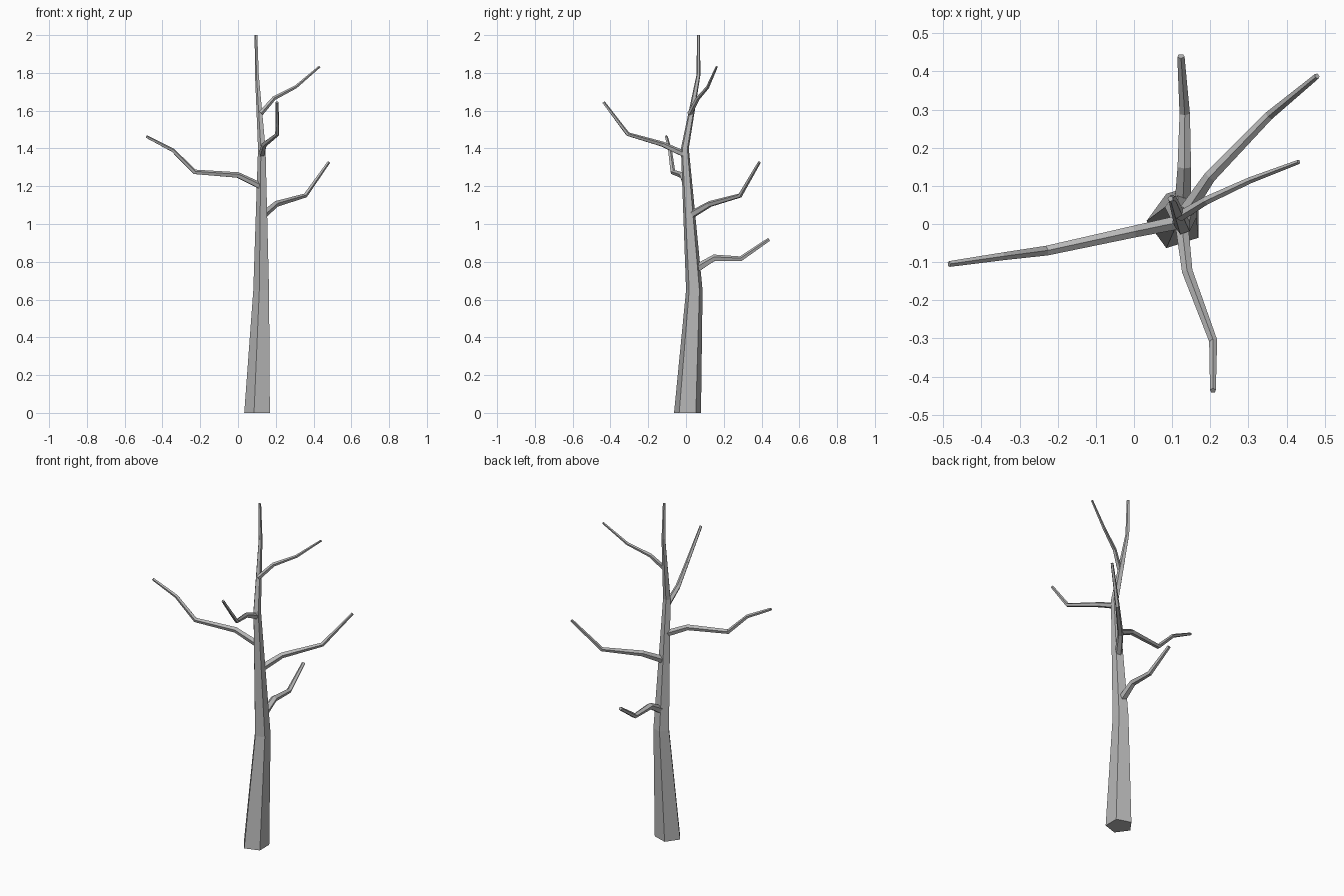
import bpy, bmesh, math
from mathutils import Vector

SIDES = 5

cube = bpy.data.objects.get("Cube")
if cube:
    bpy.data.objects.remove(cube, do_unlink=True)

bark = bpy.data.materials.new("grey bark")
bark.use_nodes = True
grey = (0.48, 0.48, 0.48, 1)
bark.diffuse_color = grey
bark.node_tree.nodes["Principled BSDF"].inputs["Base Color"].default_value = grey


def limb(name, path, radii, level=False):
    """Faceted tapering tube along a path; level keeps the rings horizontal."""
    pts = [Vector(p) for p in path]
    bm = bmesh.new()
    rings = []
    for i, (p, r) in enumerate(zip(pts, radii)):
        before, after = pts[max(i - 1, 0)], pts[min(i + 1, len(pts) - 1)]
        if level:
            side, up = Vector((-1, 0, 0)), Vector((0, -1, 0))
        else:
            d = (after - before).normalized()
            side = d.cross(Vector((0, 0, 1))).normalized()
            up = side.cross(d)
        ring = []
        for k in range(SIDES):
            a = math.tau * k / SIDES + (0 if level else math.pi / 2)
            ring.append(bm.verts.new(p + r * (math.cos(a) * side + math.sin(a) * up)))
        rings.append(ring)
    for lo, hi in zip(rings, rings[1:]):
        for k in range(SIDES):
            n = (k + 1) % SIDES
            bm.faces.new((lo[k], lo[n], hi[n], hi[k]))
    bm.faces.new(rings[0])
    bm.faces.new(rings[-1])
    bmesh.ops.recalc_face_normals(bm, faces=bm.faces)
    mesh = bpy.data.meshes.new(name)
    bm.to_mesh(mesh)
    bm.free()
    mesh.materials.append(bark)
    bpy.context.collection.objects.link(bpy.data.objects.new(name, mesh))


def branch(name, path, start, end):
    steps = len(path) - 1
    limb(name, path, [start + (end - start) * i / steps for i in range(steps + 1)])


# Trunk
limb("trunk",
     [(.108, .008, 0), (.127, .044, .65), (.128, -.006, 1.4), (.101, .066, 1.79), (.096, .066, 2)],
     [.075, .046, .022, .011, .008], level=True)

# Branches, lowest first
branch("low_back_branch",
       [(.128, .05, .76), (.132, .15, .82), (.133, .29, .815), (.123, .44, .918)], .023, .01)
branch("left_back_branch",
       [(.135, .03, 1.05), (.2, .125, 1.105), (.355, .285, 1.15), (.48, .388, 1.327)], .021, .008)
branch("right_branch",
       [(.12, .005, 1.2), (0, -.02, 1.258), (-.23, -.07, 1.275), (-.345, -.085, 1.39), (-.485, -.105, 1.463)],
       .019, .008)
branch("front_branch",
       [(.125, 0, 1.365), (.14, -.125, 1.422), (.208, -.308, 1.475), (.207, -.437, 1.645)], .018, .008)
branch("high_branch",
       [(.12, .02, 1.585), (.19, .062, 1.665), (.305, .115, 1.725), (.432, .163, 1.833)], .014, .006)
